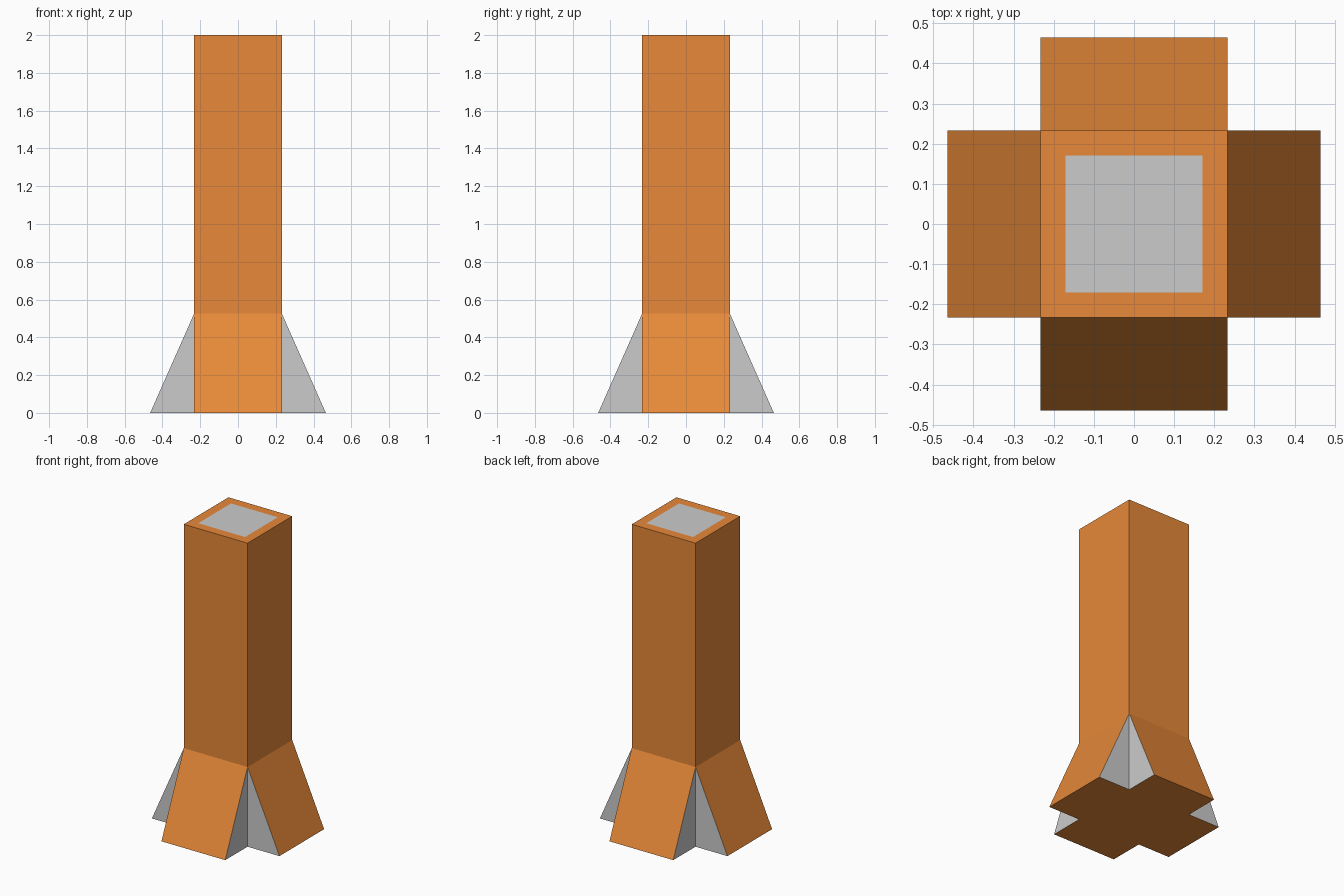
import bpy, bmesh
from mathutils import Vector

if "Cube" in bpy.data.objects:
    bpy.data.objects.remove(bpy.data.objects["Cube"])

HALF, FLARE_Z, HEIGHT, FOOT, INSET = 0.2325, 0.525, 2.0, 0.2325, 0.0875

orange = bpy.data.materials.new("orange")
orange.diffuse_color = (0.8, 0.25, 0.04, 1)
orange.use_nodes = True
orange.node_tree.nodes["Principled BSDF"].inputs["Base Color"].default_value = orange.diffuse_color

bm = bmesh.new()


def raise_face(face, dz):
    """Extrude a horizontal face upwards and return the new top face."""
    side = bmesh.ops.extrude_face_region(bm, geom=[face], use_keep_orig=True)
    top = next(g for g in side["geom"] if isinstance(g, bmesh.types.BMFace))
    bmesh.ops.translate(bm, verts=top.verts, vec=(0, 0, dz))
    return top


# Square shaft in two stages, closed underneath
base = bm.faces.new([bm.verts.new((x * HALF, y * HALF, 0))
                     for x, y in ((-1, -1), (1, -1), (1, 1), (-1, 1))])
collar = raise_face(base, FLARE_Z)
top = raise_face(collar, HEIGHT - FLARE_Z)
bm.faces.remove(collar)
bmesh.ops.recalc_face_normals(bm, faces=bm.faces)

# Four sloping feet: pull out each lower side, keeping its top edge on the shaft
lower = [f for f in bm.faces if abs(f.normal.z) < 0.5 and f.calc_center_median().z < FLARE_Z]
feet = bmesh.ops.extrude_discrete_faces(bm, faces=lower)["faces"]
for f in feet:
    out = Vector(f.normal) * FOOT
    for v in f.verts:
        if v.co.z < 0.01:
            v.co += out
bmesh.ops.remove_doubles(bm, verts=bm.verts, dist=1e-4)

# Flat square panel on the top
top = max(bm.faces, key=lambda f: f.calc_center_median().z)
bmesh.ops.inset_region(bm, faces=[top], thickness=INSET)
bmesh.ops.recalc_face_normals(bm, faces=bm.faces)

# Orange everywhere except the top panel and the triangular foot sides
for f in bm.faces:
    is_panel = f.normal.z > 0.9 and all(abs(v.co.x) < HALF - 0.01 for v in f.verts)
    f.material_index = 0 if len(f.verts) == 3 or is_panel else 1

mesh = bpy.data.meshes.new("flared_pillar")
bm.to_mesh(mesh)
bm.free()
mesh.materials.append(None)
mesh.materials.append(orange)
bpy.context.collection.objects.link(bpy.data.objects.new("flared_pillar", mesh))
